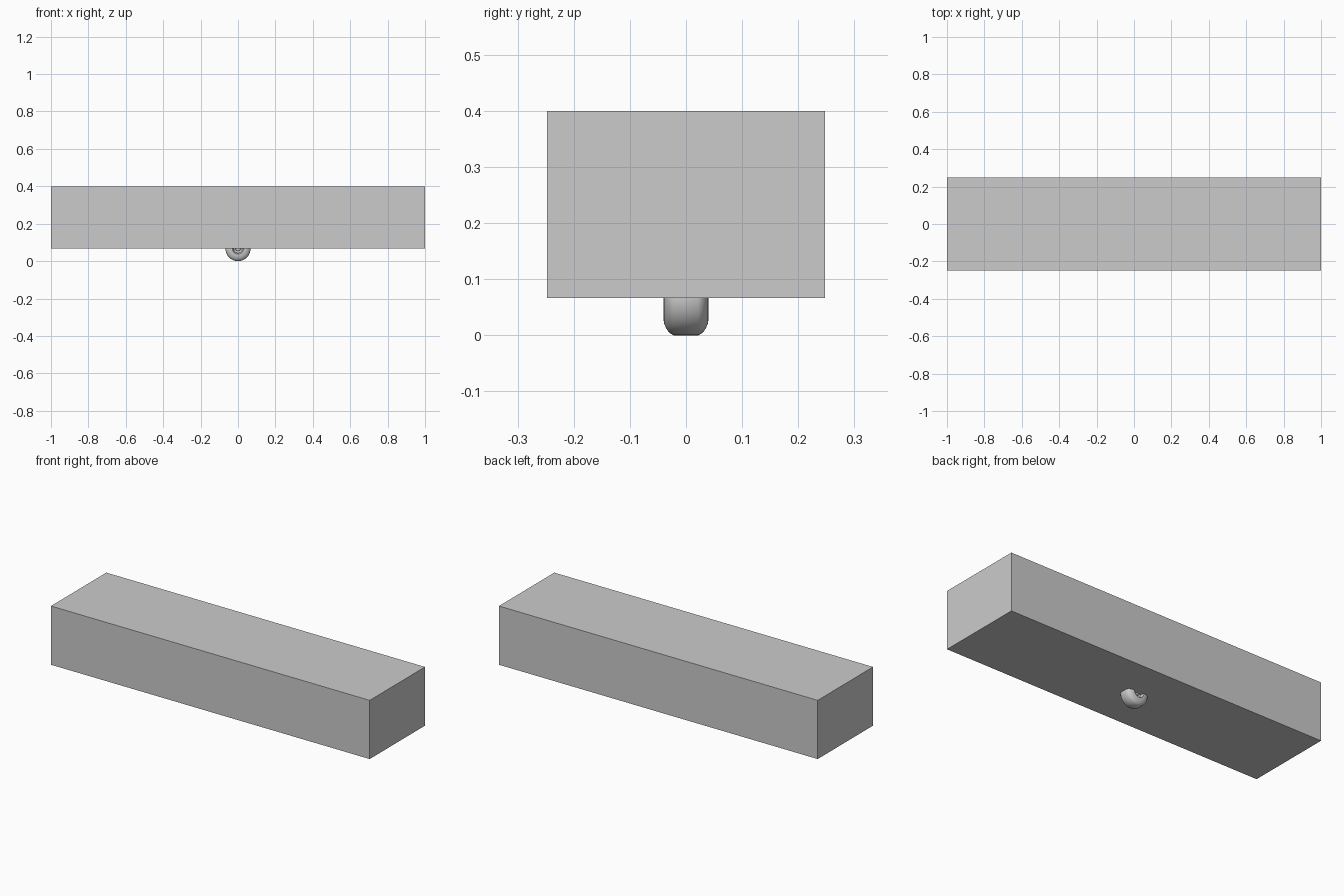
import bpy, bmesh, math
from mathutils import Matrix, Vector

if "Cube" in bpy.data.objects:
    bpy.data.objects.remove(bpy.data.objects["Cube"])

BOX_BOTTOM, BOX_TOP = 0.067, 0.4
HALF_DEPTH = 0.248


def add_object(name, bm):
    bmesh.ops.recalc_face_normals(bm, faces=bm.faces)
    mesh = bpy.data.meshes.new(name)
    bm.to_mesh(mesh)
    bm.free()
    obj = bpy.data.objects.new(name, mesh)
    bpy.context.collection.objects.link(obj)
    return obj


# Long rectangular body
bm = bmesh.new()
bmesh.ops.create_cube(bm, size=1)
bmesh.ops.scale(bm, verts=bm.verts, vec=(2, 2 * HALF_DEPTH, BOX_TOP - BOX_BOTTOM))
bmesh.ops.translate(bm, verts=bm.verts, vec=(0, 0, (BOX_TOP + BOX_BOTTOM) / 2))
add_object("body_block", bm)

# Wheel half profile (radius, y): recessed hub, rim lip, rounded shoulder, flat tread
half = [(0.0, 0.026), (0.012, 0.026), (0.014, 0.020), (0.023, 0.022), (0.027, 0.036),
        (0.030, 0.0405), (0.036, 0.0405), (0.046, 0.039), (0.055, 0.035),
        (0.062, 0.030), (0.067, 0.022)]
profile = half + [(r, -y) for r, y in reversed(half)]

# Wheel spun around the y axis, upper half tucked into the body
bm = bmesh.new()
verts = [bm.verts.new((r, y, 0)) for r, y in profile]
edges = [bm.edges.new(pair) for pair in zip(verts, verts[1:])]
bmesh.ops.spin(bm, geom=verts + edges, cent=(0, 0, 0), axis=(0, 1, 0),
               angle=math.tau, steps=48, use_merge=True)
bmesh.ops.remove_doubles(bm, verts=bm.verts, dist=1e-5)
bmesh.ops.translate(bm, verts=bm.verts, vec=(0, 0, 0.067))
wheel = add_object("wheel", bm)

bpy.ops.object.select_all(action='DESELECT')
wheel.select_set(True)
bpy.context.view_layer.objects.active = wheel
bpy.ops.object.shade_smooth_by_angle(angle=math.radians(35))
